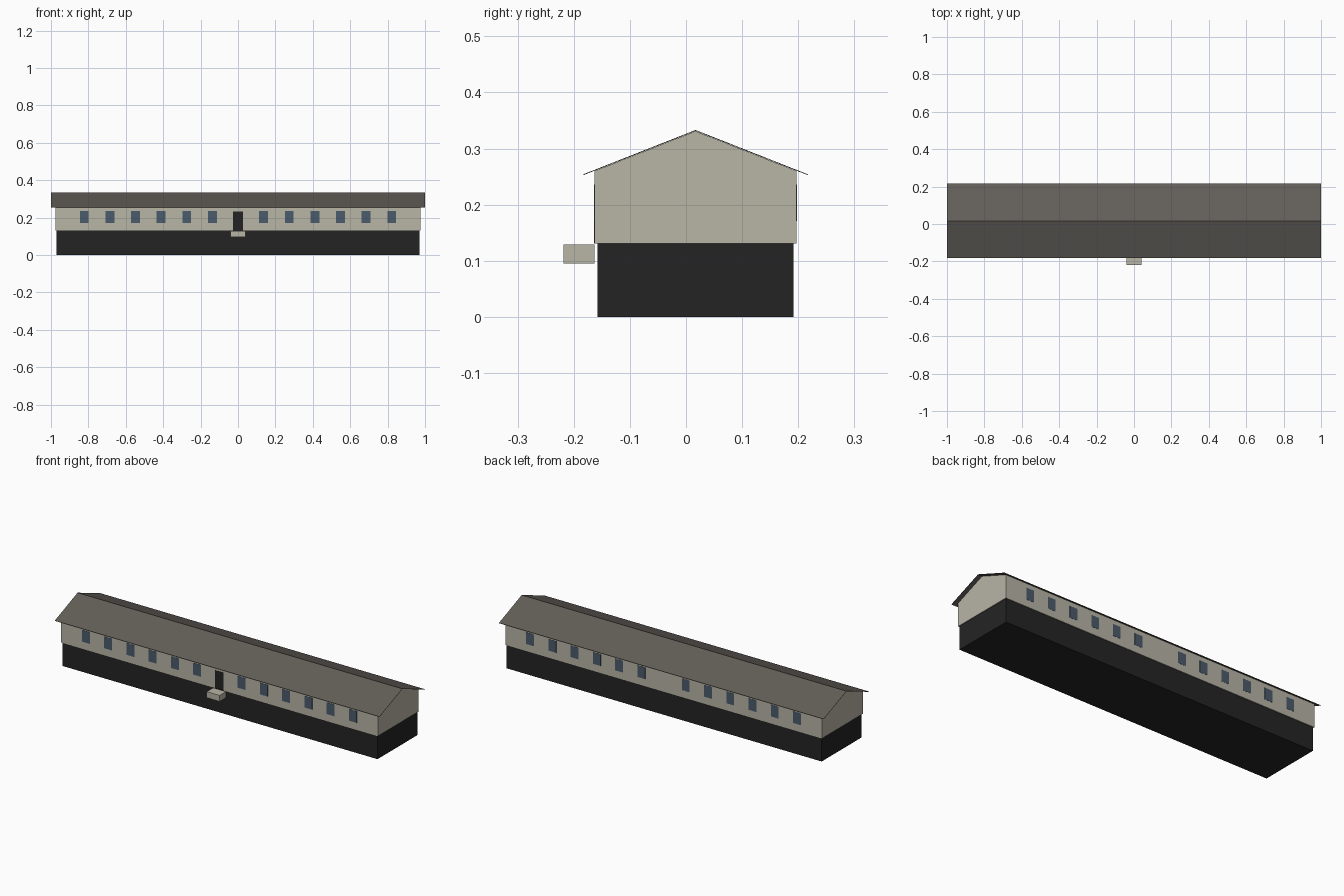
import bpy

cube = bpy.data.objects.get("Cube")
if cube:
    bpy.data.objects.remove(cube, do_unlink=True)


def material(name, rgb):
    # sRGB 0-255 to linear
    lin = [((c / 255 + 0.055) / 1.055) ** 2.4 for c in rgb]
    mat = bpy.data.materials.new(name)
    mat.use_nodes = True
    mat.diffuse_color = (*lin, 1)
    mat.node_tree.nodes["Principled BSDF"].inputs["Base Color"].default_value = (*lin, 1)
    return mat


WALL = material("warm grey siding", (184, 181, 166))
ROOF = material("brown grey roofing", (98, 94, 88))
DARK = material("near black", (36, 36, 36))
GLASS = material("slate blue glass", (75, 91, 108))


def mesh_object(name, verts, faces, mat):
    mesh = bpy.data.meshes.new(name)
    mesh.from_pydata(verts, [], faces)
    mesh.materials.append(mat)
    obj = bpy.data.objects.new(name, mesh)
    bpy.context.collection.objects.link(obj)
    return obj


def extrude_x(name, profile, half, mat, closed=True):
    # Sweep a (y, z) profile along x; closed profiles get end caps
    n = len(profile)
    verts = [(x, y, z) for x in (-half, half) for y, z in profile]
    faces = [(i, n + i, n + (i + 1) % n, (i + 1) % n) for i in range(n if closed else n - 1)]
    if closed:
        faces += [tuple(range(n)), tuple(range(2 * n - 1, n - 1, -1))]
    return mesh_object(name, verts, faces, mat)


def box(name, x, half, y0, y1, z0, z1, mat):
    # Profile runs anticlockwise seen from +x reversed, so faces point out
    obj = extrude_x(name, [(y0, z0), (y0, z1), (y1, z1), (y1, z0)], half, mat)
    obj.data.flip_normals()
    obj.location.x = x
    return obj


RIDGE_Y, RIDGE_Z, EAVE_Z, FLOOR_Z = 0.017, 0.331, 0.26, 0.131
HALF_DEPTH, HALF_LENGTH = 0.18, 0.975
FRONT, BACK = RIDGE_Y - HALF_DEPTH, RIDGE_Y + HALF_DEPTH

# Dark foundation, slightly inset below the walls
box("foundation", 0, HALF_LENGTH - 0.005, FRONT + 0.005, BACK - 0.005, 0, FLOOR_Z, DARK)

# Walls with gabled ends
walls = extrude_x("walls", [(FRONT, FLOOR_Z), (FRONT, EAVE_Z), (RIDGE_Y, RIDGE_Z),
                            (BACK, EAVE_Z), (BACK, FLOOR_Z)], HALF_LENGTH, WALL)
walls.data.flip_normals()

# Thin sheet roof that overhangs on every side
slope = (RIDGE_Z - EAVE_Z) / HALF_DEPTH
reach = 0.2
eave = RIDGE_Z - slope * reach
top = [(RIDGE_Y - reach, eave), (RIDGE_Y, RIDGE_Z), (RIDGE_Y + reach, eave)]
lift = 0.002
roof = extrude_x("roof", [(y, z + lift) for y, z in top] +
                 [(y, z + lift / 4) for y, z in reversed(top)], 1.0, ROOF)
roof.data.flip_normals()

# Window rows on both long sides, six each side of the middle
for side, y in (("front", FRONT), ("back", BACK)):
    for i in range(6):
        for sign in (-1, 1):
            box(f"{side}_window", sign * (0.137 + i * 0.137), 0.024,
                y - 0.001, y + 0.001, 0.171, 0.236, GLASS)

# Front door and its step
box("front_door", 0, 0.026, FRONT - 0.001, FRONT + 0.001, FLOOR_Z, 0.231, DARK)
box("front_step", 0, 0.04, -0.218, FRONT, 0.095, 0.129, WALL)
